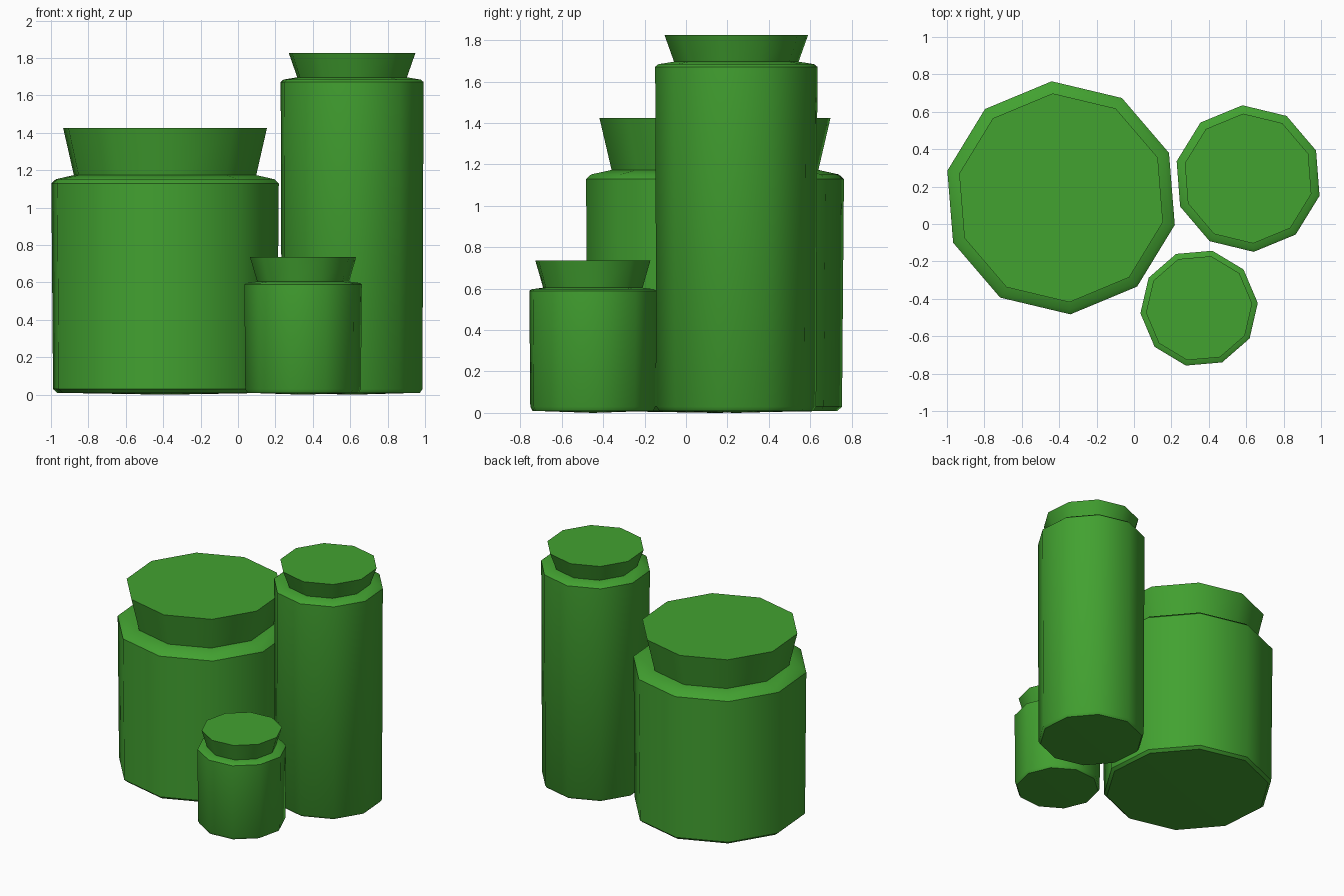
import bpy, bmesh, math

cube = bpy.data.objects.get("Cube")
if cube:
    bpy.data.objects.remove(cube, do_unlink=True)

SIDES = 10
green = bpy.data.materials.new("leaf_green")
green.use_nodes = True
colour = (0.055, 0.36, 0.03, 1)
green.diffuse_color = colour
green.node_tree.nodes["Principled BSDF"].inputs["Base Color"].default_value = colour


def turned(name, centre, turn, profile):
    """Ten-sided solid from (radius, height) pairs; zero radius closes an end."""
    bm = bmesh.new()
    rings = []
    for r, z in profile:
        if r == 0:
            rings.append([bm.verts.new((0, 0, z))] * SIDES)
            continue
        angles = [math.radians(turn) + math.tau * i / SIDES for i in range(SIDES)]
        rings.append([bm.verts.new((r * math.cos(a), r * math.sin(a), z)) for a in angles])
    for low, high in zip(rings, rings[1:]):
        for i in range(SIDES):
            j = (i + 1) % SIDES
            corners = dict.fromkeys((low[i], low[j], high[j], high[i]))
            bm.faces.new(list(corners))
    bmesh.ops.recalc_face_normals(bm, faces=bm.faces)
    mesh = bpy.data.meshes.new(name)
    bm.to_mesh(mesh)
    bm.free()
    mesh.materials.append(green)
    obj = bpy.data.objects.new(name, mesh)
    obj.location = (*centre, 0)
    bpy.context.collection.objects.link(obj)
    bpy.ops.object.select_all(action='DESELECT')
    obj.select_set(True)
    bpy.context.view_layer.objects.active = obj
    bpy.ops.object.shade_smooth_by_angle(angle=math.radians(40))


def jar(name, centre, turn, r, shoulder, neck_r, neck, lid_r, top):
    rise = neck - shoulder
    # Body with a softened foot and a sloping shoulder
    turned(name + "_body", centre, turn, [
        (0, 0), (r * 0.95, 0.01), (r * 0.985, 0.03), (r, shoulder),
        (r * 0.96, shoulder + rise * 0.5), (neck_r, neck), (0, neck)])
    # Flared stopper
    turned(name + "_lid", centre, turn, [
        (0, neck - 0.005), (neck_r, neck - 0.005), (lid_r, top), (0, top)])


jar("wide_jar", (-0.39, 0.14), 94.6, 0.625, 1.13, 0.5, 1.174, 0.56, 1.425)
jar("tall_jar", (0.61, 0.243), 94.4, 0.393, 1.672, 0.3, 1.697, 0.348, 1.826)
jar("small_jar", (0.348, -0.45), 77, 0.315, 0.59, 0.245, 0.605, 0.285, 0.735)
